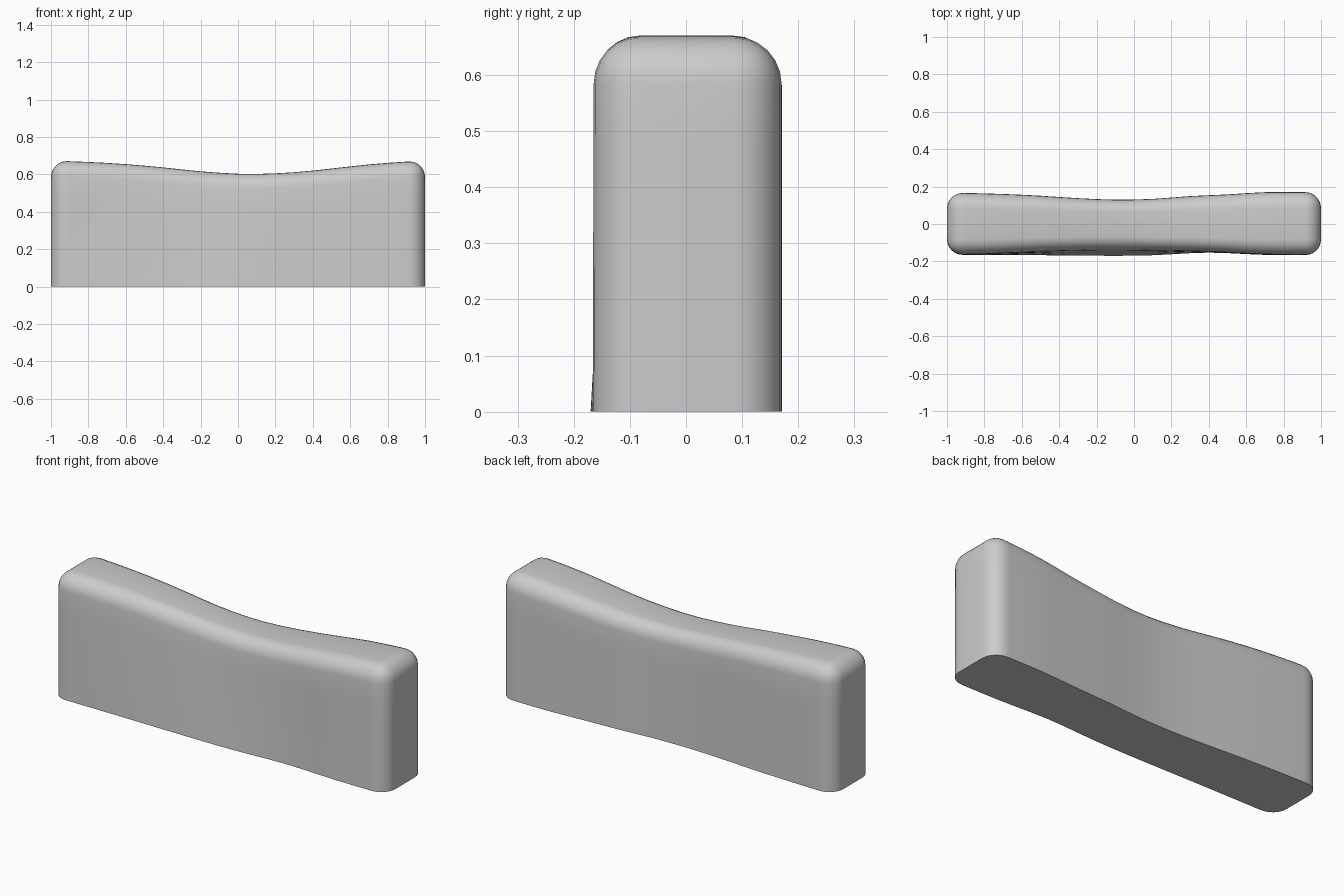
import bpy, bmesh, math

cube = bpy.data.objects.get("Cube")
if cube:
    bpy.data.objects.remove(cube, do_unlink=True)

W, D, H = 2.0, 0.34, 0.67   # overall size
RADIUS = 0.085

# Outlines along the length: (x, value)
TOP = [(-1, .67), (-.9, .67), (-.65, .658), (-.4, .637), (-.2, .616), (.05, .602),
       (.3, .611), (.5, .631), (.7, .653), (.9, .668), (1, .67)]
BACK = [(-1, .166), (-.85, .165), (-.55, .154), (-.3, .138), (-.1, .13), (.1, .134),
        (.3, .149), (.5, .158), (.7, .17), (1, .17)]
FRONT_TOP = [(-1, .165), (-.8, .16), (-.5, .145), (-.2, .136), (.1, .138),
             (.4, .147), (.7, .162), (1, .165)]
FRONT_BASE = [(-1, .165), (-.6, .166), (-.1, .17), (.1, .167), (.4, .153),
              (.7, .165), (1, .166)]


def along(points, x):
    """Smooth curve value at x (cubic through the points)."""
    x = max(-1, min(1, x))
    last = len(points) - 1
    i = next(k for k in range(last) if x <= points[k + 1][0])

    def slope(k):
        a, b = points[max(k - 1, 0)], points[min(k + 1, last)]
        return (b[1] - a[1]) / (b[0] - a[0])
    (x0, v0), (x1, v1) = points[i], points[i + 1]
    w = x1 - x0
    t = (x - x0) / w
    s = t * t * (3 - 2 * t)
    return (v0 * (1 - s) + v1 * s + w * t * (1 - t) ** 2 * slope(i)
            - w * t * t * (1 - t) * slope(i + 1))


# Rounded block, sharp only around the base
bm = bmesh.new()
bmesh.ops.create_cube(bm, size=1)
for v in bm.verts:
    v.co = (v.co.x * W, v.co.y * D, (v.co.z + .5) * H)
rounded = [e for e in bm.edges if any(v.co.z > .1 for v in e.verts)]
bmesh.ops.bevel(bm, geom=rounded, offset=RADIUS, segments=6, profile=.5, affect='EDGES')


def cut(co, no):
    bmesh.ops.bisect_plane(bm, geom=bm.verts[:] + bm.edges[:] + bm.faces[:],
                           plane_co=co, plane_no=no)


for i in range(-9, 10):
    cut((i / 10, 0, 0), (1, 0, 0))
for i in range(1, 5):
    cut((0, 0, i * .12), (0, 0, 1))

# Sag the top and pinch the long sides
for v in bm.verts:
    x, y, z = v.co
    h = z / H
    if y < 0:
        reach = along(FRONT_BASE, x) * (1 - h) + along(FRONT_TOP, x) * h
    else:
        reach = along(BACK, x)
    v.co.y = y * reach / (D / 2)
    v.co.z = z * along(TOP, x) / H

mesh = bpy.data.meshes.new("block")
bm.to_mesh(mesh)
bm.free()
block = bpy.data.objects.new("worn_block", mesh)
bpy.context.collection.objects.link(block)

grey = bpy.data.materials.new("light_grey")
grey.use_nodes = True
colour = (.6, .6, .6, 1)
grey.diffuse_color = colour
grey.node_tree.nodes["Principled BSDF"].inputs["Base Color"].default_value = colour
mesh.materials.append(grey)

bpy.context.view_layer.objects.active = block
block.select_set(True)
bpy.ops.object.shade_smooth_by_angle(angle=math.radians(40))
